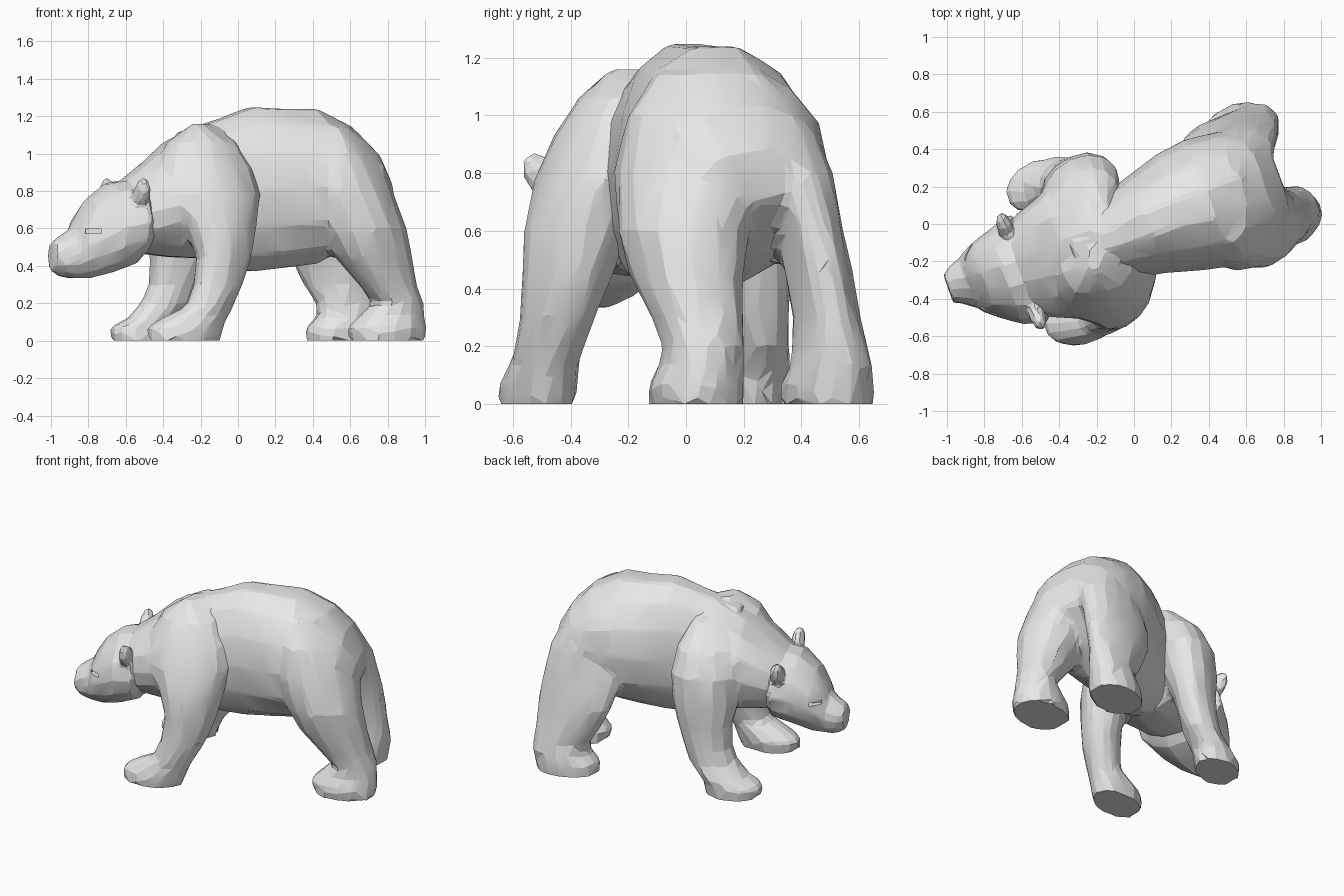
import bpy
import bmesh
import random
from math import cos, sin, pi, radians, sqrt
from mathutils import Vector, Matrix

if "Cube" in bpy.data.objects:
    bpy.data.objects.remove(bpy.data.objects["Cube"])

# One plain material for the whole animal
grey = bpy.data.materials.new("stone_grey")
grey.use_nodes = True
colour = (0.8, 0.8, 0.8, 1)
grey.diffuse_color = colour
grey.node_tree.nodes["Principled BSDF"].inputs["Base Color"].default_value = colour

# The spine runs diagonally: "back" points to the rump, "side" to the animal's right
heading = radians(20)
back = Vector((cos(heading), sin(heading), 0))
side = Vector((-sin(heading), cos(heading), 0))
withers = Vector((-0.18, -0.10, 0))
SIDES = 14
rng = random.Random(4)


def on_spine(along, across, height):
    return withers + back * along + side * across + Vector((0, 0, height))


def chisel(point):
    """Nudge a point sideways for a hand-carved surface."""
    return point + Vector((rng.uniform(-1, 1), rng.uniform(-1, 1), 0)) * 0.006


def loft(bm, rings):
    """Skin a list of point rings and cap both ends."""
    rows = [[bm.verts.new(chisel(p)) for p in ring] for ring in rings]
    for low, high in zip(rows, rows[1:]):
        for i in range(SIDES):
            j = (i + 1) % SIDES
            bm.faces.new((low[i], low[j], high[j], high[i]))
    bm.faces.new(rows[0][::-1])
    bm.faces.new(rows[-1])


def circle():
    return [(cos(2 * pi * i / SIDES), sin(2 * pi * i / SIDES)) for i in range(SIDES)]


def spine_loft(bm, sections):
    """Sections: distance along spine, bottom, top, half width, sideways shift."""
    loft(bm, [[on_spine(along, shift + half * a, (low + high) / 2 + b * (high - low) / 2)
               for a, b in circle()]
              for along, low, high, half, shift in sections])


def leg_loft(bm, skew, sections):
    """Sections: height, x range, y range; skew turns the ovals towards the spine."""
    loft(bm, [[Vector(((x0 + x1) / 2 + a * (x1 - x0) / 2,
                       (y0 + y1) / 2 + (skew * a + sqrt(1 - skew ** 2) * b) * (y1 - y0) / 2,
                       z)) for a, b in circle()]
              for z, x0, x1, y0, y1 in sections])


def make_object(name, bm):
    bmesh.ops.recalc_face_normals(bm, faces=bm.faces[:])
    mesh = bpy.data.meshes.new(name)
    bm.to_mesh(mesh)
    bm.free()
    obj = bpy.data.objects.new(name, mesh)
    bpy.context.collection.objects.link(obj)
    mesh.materials.append(grey)
    return obj


def bake(obj):
    """Replace the mesh with its modified result."""
    graph = bpy.context.evaluated_depsgraph_get()
    obj.data = bpy.data.meshes.new_from_object(obj.evaluated_get(graph))
    obj.modifiers.clear()


def carve(obj, voxel, triangles):
    """Fuse the lofts into one skin, then reduce it to chiselled facets."""
    fuse = obj.modifiers.new("fuse", "REMESH")
    fuse.mode = "VOXEL"
    fuse.voxel_size = voxel
    soften = obj.modifiers.new("soften", "SMOOTH")
    soften.iterations = 5
    bake(obj)
    facets = obj.modifiers.new("facets", "DECIMATE")
    facets.ratio = min(1, triangles / (2 * len(obj.data.polygons)))
    bake(obj)
    # Flatten the soles on the ground
    for v in obj.data.vertices:
        if v.co.z < 0.02:
            v.co.z = 0


def finish(obj):
    bpy.ops.object.select_all(action="DESELECT")
    obj.select_set(True)
    bpy.context.view_layer.objects.active = obj
    bpy.ops.object.shade_smooth_by_angle(angle=radians(12))


# Hindquarters: barrel, rump and both hind legs
bm = bmesh.new()
spine_loft(bm, [
    (-0.16, 0.50, 1.12, 0.19, 0),
    (0.10, 0.37, 1.20, 0.24, 0),
    (0.27, 0.36, 1.26, 0.28, 0.01),
    (0.45, 0.38, 1.25, 0.33, 0.01),
    (0.62, 0.40, 1.25, 0.36, 0),
    (0.80, 0.50, 1.16, 0.34, 0),
    (0.93, 0.62, 1.04, 0.28, 0),
    (1.02, 0.70, 0.88, 0.16, 0)])
leg_loft(bm, 0.1, [
    (0, 0.59, 1.0, -0.13, 0.2),
    (0.07, 0.58, 1.01, -0.13, 0.2),
    (0.13, 0.64, 1.0, -0.10, 0.2),
    (0.2, 0.72, 0.99, -0.08, 0.2),
    (0.3, 0.64, 0.96, -0.12, 0.2),
    (0.45, 0.51, 0.93, -0.2, 0.2),
    (0.6, 0.42, 0.9, -0.24, 0.22),
    (0.8, 0.36, 0.83, -0.25, 0.3),
    (1.0, 0.38, 0.72, -0.21, 0.25),
    (1.15, 0.45, 0.6, -0.1, 0.2)])
leg_loft(bm, 0.2, [
    (0, 0.36, 0.76, 0.33, 0.65),
    (0.07, 0.36, 0.77, 0.33, 0.65),
    (0.13, 0.42, 0.78, 0.36, 0.65),
    (0.2, 0.42, 0.78, 0.37, 0.63),
    (0.3, 0.35, 0.78, 0.37, 0.61),
    (0.45, 0.27, 0.78, 0.34, 0.58),
    (0.6, 0.24, 0.77, 0.3, 0.55),
    (0.8, 0.25, 0.75, 0.2, 0.51),
    (1.0, 0.32, 0.66, 0.1, 0.42),
    (1.15, 0.4, 0.58, 0.1, 0.28)])
hindquarters = make_object("hindquarters", bm)
carve(hindquarters, 0.022, 1300)

# Forequarters: neck, chest, shoulders and both front legs
bm = bmesh.new()
spine_loft(bm, [
    (0.14, 0.52, 1.16, 0.18, 0),
    (0, 0.43, 1.17, 0.33, 0),
    (-0.2, 0.44, 1.07, 0.36, 0),
    (-0.36, 0.46, 0.94, 0.30, 0),
    (-0.5, 0.48, 0.83, 0.23, 0)])
leg_loft(bm, 0.2, [
    (0, -0.48, -0.10, -0.65, -0.38),
    (0.07, -0.49, -0.08, -0.65, -0.37),
    (0.12, -0.41, -0.06, -0.62, -0.37),
    (0.18, -0.28, -0.03, -0.6, -0.36),
    (0.3, -0.24, 0.03, -0.58, -0.31),
    (0.45, -0.22, 0.07, -0.57, -0.25),
    (0.6, -0.28, 0.10, -0.56, -0.2),
    (0.78, -0.42, 0.12, -0.52, -0.12),
    (0.93, -0.44, 0.08, -0.46, -0.08),
    (1.06, -0.38, 0, -0.38, -0.06),
    (1.16, -0.25, -0.16, -0.26, -0.1)])
leg_loft(bm, 0.25, [
    (0, -0.68, -0.34, 0.06, 0.34),
    (0.07, -0.69, -0.32, 0.06, 0.35),
    (0.12, -0.59, -0.3, 0.08, 0.36),
    (0.2, -0.52, -0.23, 0.1, 0.36),
    (0.3, -0.48, -0.19, 0.1, 0.36),
    (0.45, -0.47, -0.14, 0.08, 0.37),
    (0.6, -0.5, -0.09, 0.02, 0.38),
    (0.78, -0.5, -0.07, -0.03, 0.37),
    (0.93, -0.45, -0.08, -0.08, 0.3),
    (1.08, -0.32, -0.12, -0.1, 0.14)])
forequarters = make_object("forequarters", bm)
carve(forequarters, 0.02, 1200)

# Head: skull, brow, muzzle and two cupped ears
bm = bmesh.new()
spine_loft(bm, [
    (-0.34, 0.48, 0.82, 0.22, 0),
    (-0.41, 0.41, 0.87, 0.31, 0),
    (-0.54, 0.36, 0.85, 0.27, 0),
    (-0.65, 0.33, 0.76, 0.21, 0.02),
    (-0.71, 0.33, 0.67, 0.17, 0.03),
    (-0.74, 0.33, 0.60, 0.14, 0.04),
    (-0.80, 0.34, 0.56, 0.11, 0.05),
    (-0.85, 0.37, 0.53, 0.08, 0.05)])
for sign in (-1, 1):
    place = Matrix.Translation(on_spine(-0.45, sign * 0.25, 0.78))
    turn = Matrix.Rotation(heading, 4, "Z") @ Matrix.Rotation(-sign * radians(40), 4, "X")
    bmesh.ops.create_icosphere(bm, subdivisions=2, radius=1,
                               matrix=place @ turn @ Matrix.Diagonal((0.045, 0.065, 0.11, 1)))
head = make_object("head", bm)
carve(head, 0.014, 600)

# Eyes: narrow notches cut under the brow
for sign in (-1, 1):
    bm = bmesh.new()
    place = Matrix.Translation(on_spine(-0.68, 0.03 + sign * 0.165, 0.585))
    turn = Matrix.Rotation(heading + sign * radians(25), 4, "Z")
    bmesh.ops.create_cube(bm, size=1,
                          matrix=place @ turn @ Matrix.Diagonal((0.09, 0.07, 0.022, 1)))
    cutter = make_object("eye_cutter", bm)
    cutter.hide_render = True
    notch = head.modifiers.new("eye_notch", "BOOLEAN")
    notch.operation = "DIFFERENCE"
    notch.object = cutter
    bake(head)
    bpy.data.objects.remove(cutter)

for part in (hindquarters, forequarters, head):
    finish(part)
